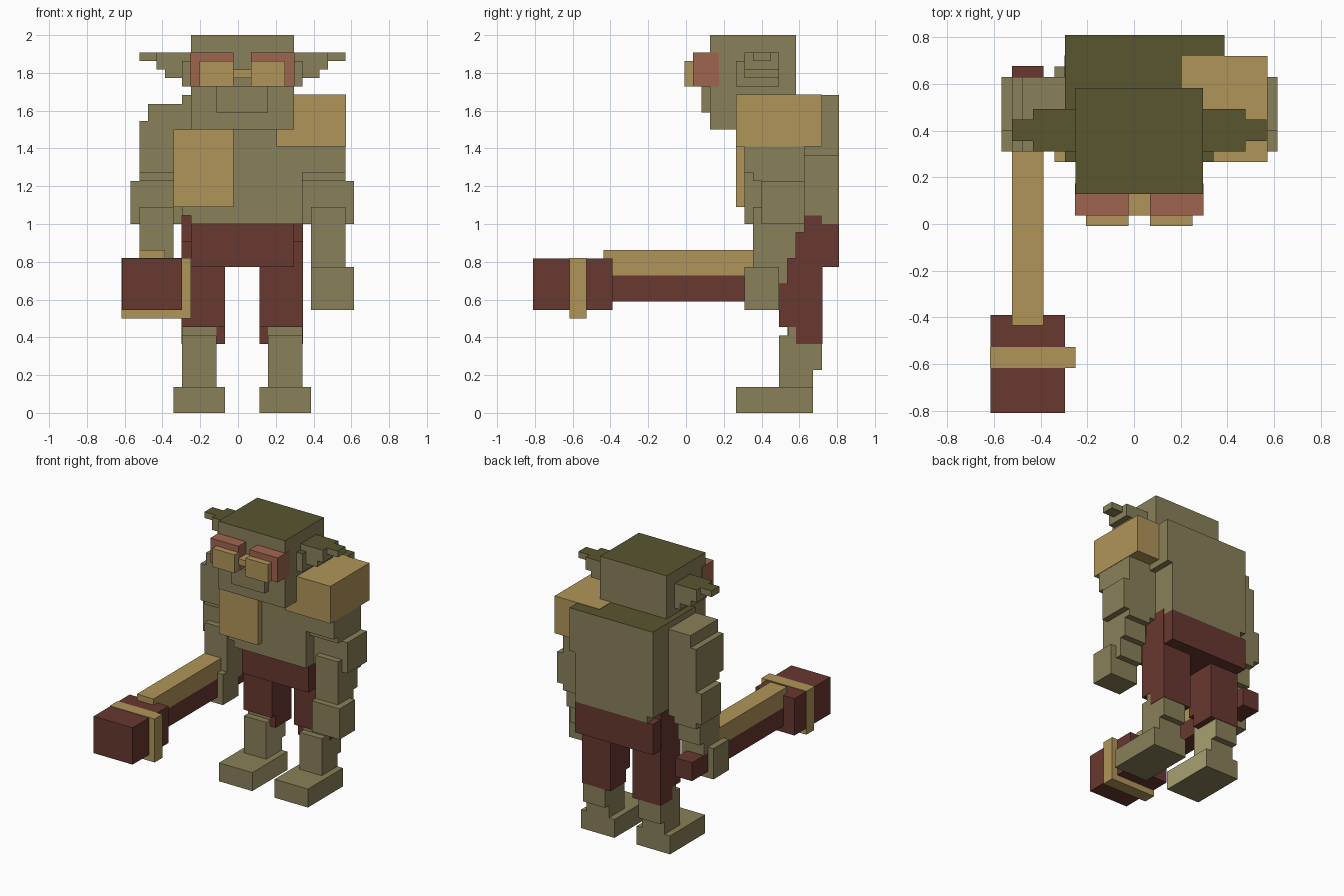
import bpy, bmesh

cube = bpy.data.objects.get("Cube")
if cube:
    bpy.data.objects.remove(cube, do_unlink=True)


def material(name, red, green, blue):
    mat = bpy.data.materials.new(name)
    mat.use_nodes = True
    mat.diffuse_color = (red, green, blue, 1)
    shader = mat.node_tree.nodes["Principled BSDF"]
    shader.inputs["Base Color"].default_value = mat.diffuse_color
    shader.inputs["Roughness"].default_value = 0.9
    return mat


OLIVE = material("olive skin", 0.25, 0.22, 0.1)
DARK = material("dark olive top", 0.1, 0.09, 0.03)
PALE = material("pale olive", 0.39, 0.35, 0.17)
RED = material("dark red cloth", 0.14, 0.04, 0.03)
TAN = material("tan leather", 0.44, 0.3, 0.1)
RUST = material("rust frame", 0.35, 0.13, 0.08)

# Small step between neighbouring blocks, and a hair to part flush faces
step = 1 / 22
hair = 0.003

# Body landmarks: symmetry line and left sides in x
axis = step / 2
inner_leg = axis + step * 2
head_side = axis + step * 6
waist_side = head_side + step
hand_inner = waist_side + step
arm_side = hand_inner + step * 4
elbow_side = arm_side + step

# Depths in y
back = 0.81
chest = back - step * 11
leg_front = back - step * 7
leg_back = back - step * 2
heel = leg_back - step
arm_back = heel - step
nape = arm_back - step
face = nape - step * 10

# Heights in z
ankle = step * 3
knee = step * 9
crotch = step * 17
hip = 1.0
elbow = hip + step * 5
armpit = elbow + step * 4
chin = 1.5
shoulder = armpit + step * 6
cheek = shoulder + step
brow = cheek + step * 4
crown = 2.0


def mirrored(box):
    (left, right), depth, height = box
    return (2 * axis - right, 2 * axis - left), depth, height


def blocks(name, mats, boxes, direction=None):
    """One object from (x, y, z) spans; faces along direction get the second material."""
    bm = bmesh.new()
    for box in boxes:
        for vert in bmesh.ops.create_cube(bm, size=1)["verts"]:
            vert.co = [span[side > 0] for span, side in zip(box, vert.co)]
    bm.normal_update()
    if direction:
        for f in bm.faces:
            f.material_index = int(getattr(f.normal, direction) > 0.5)
    mesh = bpy.data.meshes.new(name)
    bm.to_mesh(mesh)
    bm.free()
    for mat in mats:
        mesh.materials.append(mat)
    obj = bpy.data.objects.new(name, mesh)
    bpy.context.collection.objects.link(obj)


def pair(name, mats, boxes, direction=None):
    blocks("left_" + name, mats, boxes, direction)
    blocks("right_" + name, mats, [mirrored(b) for b in boxes], direction)


# Head and snout
head_width = (axis - step * 6, head_side)
blocks("head", [OLIVE, DARK], [(head_width, (face, nape), (chin, crown))], "z")
blocks("snout", [OLIVE], [((axis - step * 3, axis + step * 3), (face - step, face + hair),
                          (cheek - step * 3, cheek))])

# Goggles
frame_front = face - step * 2
pair("goggle_frame", [RUST], [((axis + step, head_side + hair),
                              (frame_front, face + step), (cheek, brow))])
pair("goggle_lens", [TAN], [((axis + step, head_side - step),
                            (frame_front - step, frame_front), (cheek, brow - step))])
blocks("goggle_bridge", [TAN], [((axis - step, axis + step), (frame_front, face + hair),
                                (cheek + step, cheek + step * 2))])

# Ears, thinning out towards the tip
ear_depth = (chest, leg_front)
ear_root = (head_side, head_side + step)
ear_tip = head_side + step * 4
pair("ear", [OLIVE, DARK], [
    (ear_root, (chest - step, leg_front), (cheek, brow - step)),
    (ear_root, ear_depth, (cheek, brow)),
    ((head_side + step, ear_tip - step), ear_depth, (cheek + step, brow)),
    ((ear_tip - step, ear_tip), ear_depth, (brow - step * 2, brow)),
    ((ear_tip, ear_tip + step * 2), (chest + step, leg_front - step), (brow - step, brow)),
], "z")

# Torso with a hump behind the left shoulder
trunk = (chest, back)
blocks("torso", [OLIVE, DARK], [
    ((axis - step * 7, waist_side), trunk, (hip + step, shoulder)),
    ((axis - step * 7 + step, waist_side), trunk, (hip, hip + step)),
    ((waist_side, hand_inner), (arm_back, back), (armpit - step, shoulder)),
], "z")

# Armour
blocks("chest_plate", [TAN], [((axis - step * 8, axis - step),
                              (chest - step, chest + hair), (hip + step * 2, chin))])
blocks("shoulder_pad", [TAN], [((inner_leg + step * 2, arm_side + hair),
                               (chest - step, leg_back), (armpit, shoulder + hair))])

# Arms: upper arm, elbow, forearm sloping at the back, hand
arm_width = (waist_side, arm_side)
arm = [(arm_width, (chest, arm_back), (elbow + step, armpit)),
       (arm_width, (chest + step, arm_back), (elbow, elbow + step)),
       ((waist_side, elbow_side), (chest + step * 2, arm_back), (hip, elbow)),
       ((hand_inner, elbow_side), (chest, leg_front), (crotch - step * 5, crotch))]
for i in range(3):
    low = hip - step - step * 3 * i
    arm.append(((hand_inner, arm_side), (chest + step, arm_back - step * i),
                (low, low + step * 3)))
pair("arm", [OLIVE], arm)

# Bare right shoulder, stepped at the top
bare = [((waist_side, arm_side - step * i), (chest, arm_back),
         (armpit, armpit + step * (3 + i * 2))) for i in range(2)]
blocks("right_shoulder", [OLIVE], [mirrored(b) for b in bare])

# Shorts with longer legs at the back
blocks("shorts", [RED], [
    (head_width, (chest + step * 2, back), (crotch, hip)),
    ((axis - step * 7, waist_side), (nape - step, back), (crotch, hip))])
leg_side = waist_side + hair
pair("shorts_leg", [RED], [
    ((inner_leg, leg_side), (leg_front, leg_back), (knee + step, hip - step * 2)),
    ((head_side, leg_side), (nape - step, leg_back), (crotch - step, hip + step)),
    ((inner_leg, leg_side), (nape, leg_back + hair), (knee - step, crotch)),
    ((inner_leg, inner_leg + step), (nape - step, nape), (knee - step, crotch))])

# Lower legs and feet, paler on the inner side of the right one
shin_width = (inner_leg + step, waist_side)
leg = [(shin_width, (leg_front, heel), (ankle, knee)),
       (shin_width, (nape - step + hair, heel), (knee, knee + step)),
       (shin_width, (heel, leg_back), (ankle + step * 2, knee)),
       ((inner_leg, hand_inner), (chest - step, heel), (0, ankle))]
blocks("left_lower_leg", [OLIVE], leg)
blocks("right_lower_leg", [OLIVE, PALE], [mirrored(b) for b in leg], "x")

# Hammer held in the right hand
head_back = -0.39
grip = (axis - step * 12, axis - step * 9)
grip_middle = crotch - step
blocks("hammer_shaft", [RED], [(grip, (head_back, heel + hair),
                               (grip_middle - step * 3, grip_middle))])
blocks("hammer_shaft_top", [TAN], [(grip, (head_back - step, chest + step),
                                  (grip_middle, grip_middle + step * 3))])
club_left = axis - step * 14
club_right = club_left + step * 7
club_top = crotch + step
club_low = club_top - step * 6
blocks("hammer_head", [RED], [((club_left, club_right), (-back, head_back),
                              (club_low, club_top))])
blocks("hammer_band", [TAN], [((club_left - hair, club_right + step),
                              (head_back - step * 5, head_back - step * 3),
                              (club_low - step, club_top + hair))])
